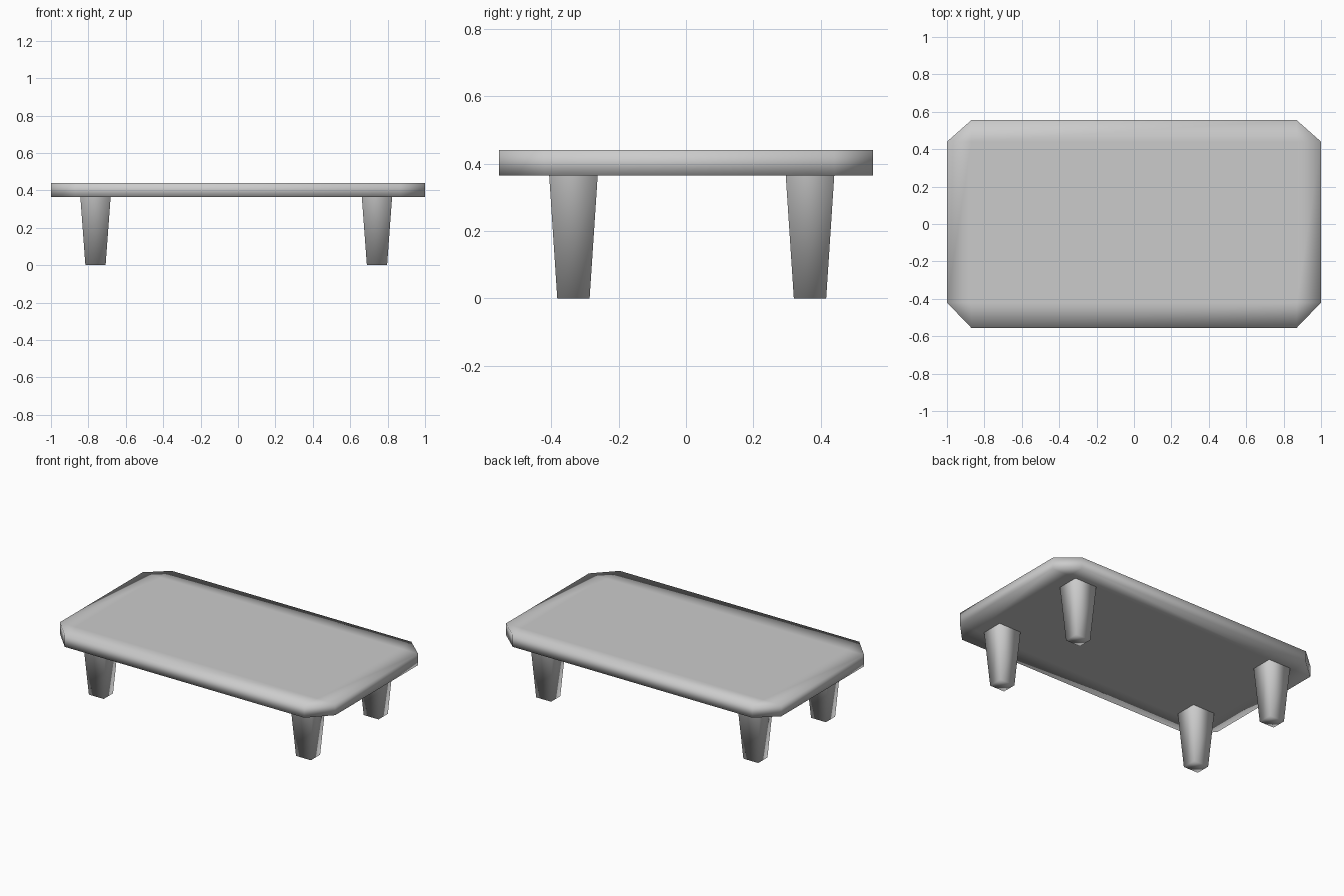
import bpy, bmesh

if "Cube" in bpy.data.objects:
    bpy.data.objects.remove(bpy.data.objects["Cube"])

Z_UNDER, Z_TOP = 0.365, 0.44


def finish(name, bm):
    bmesh.ops.recalc_face_normals(bm, faces=bm.faces[:])
    mesh = bpy.data.meshes.new(name)
    bm.to_mesh(mesh)
    bm.free()
    for p in mesh.polygons:
        p.use_smooth = True
    obj = bpy.data.objects.new(name, mesh)
    bpy.context.collection.objects.link(obj)
    return obj


# Table top: 3 x 3 patch grid with cut corners, extruded to a slab
def table_top():
    xs = [-1.0, -0.87, 0.87, 1.0]
    ys = [-0.555, -0.42, 0.44, 0.555]
    bm = bmesh.new()
    v = {(i, j): bm.verts.new((xs[i], ys[j], Z_UNDER))
         for i in range(4) for j in range(4)
         if not (i in (0, 3) and j in (0, 3))}
    for i in range(3):
        for j in range(3):
            loop = [(i, j), (i + 1, j), (i + 1, j + 1), (i, j + 1)]
            bm.faces.new([v[k] for k in loop if k in v])
    ext = bmesh.ops.extrude_face_region(bm, geom=bm.faces[:],
                                        use_keep_orig=True)
    moved = [g for g in ext["geom"] if isinstance(g, bmesh.types.BMVert)]
    bmesh.ops.translate(bm, verts=moved, vec=(0, 0, Z_TOP - Z_UNDER))
    return finish("table_top", bm)


# Tapered square leg, open where it meets the table top
def leg(name, cx, cy):
    bm = bmesh.new()
    rings = []
    for z, hx, hy in ((0.0, 0.054, 0.048), (Z_UNDER, 0.081, 0.072)):
        rings.append([bm.verts.new((cx + sx * hx, cy + sy * hy, z))
                      for sx, sy in ((-1, -1), (1, -1), (1, 1), (-1, 1))])
    low, high = rings
    bm.faces.new(low)
    for k in range(4):
        n = (k + 1) % 4
        bm.faces.new((low[k], low[n], high[n], high[k]))
    return finish(name, bm)


table_top()
for side, x in (("left", -0.762), ("right", 0.743)):
    for end, y in (("front", -0.334), ("back", 0.368)):
        leg(f"{end}_{side}_leg", x, y)
